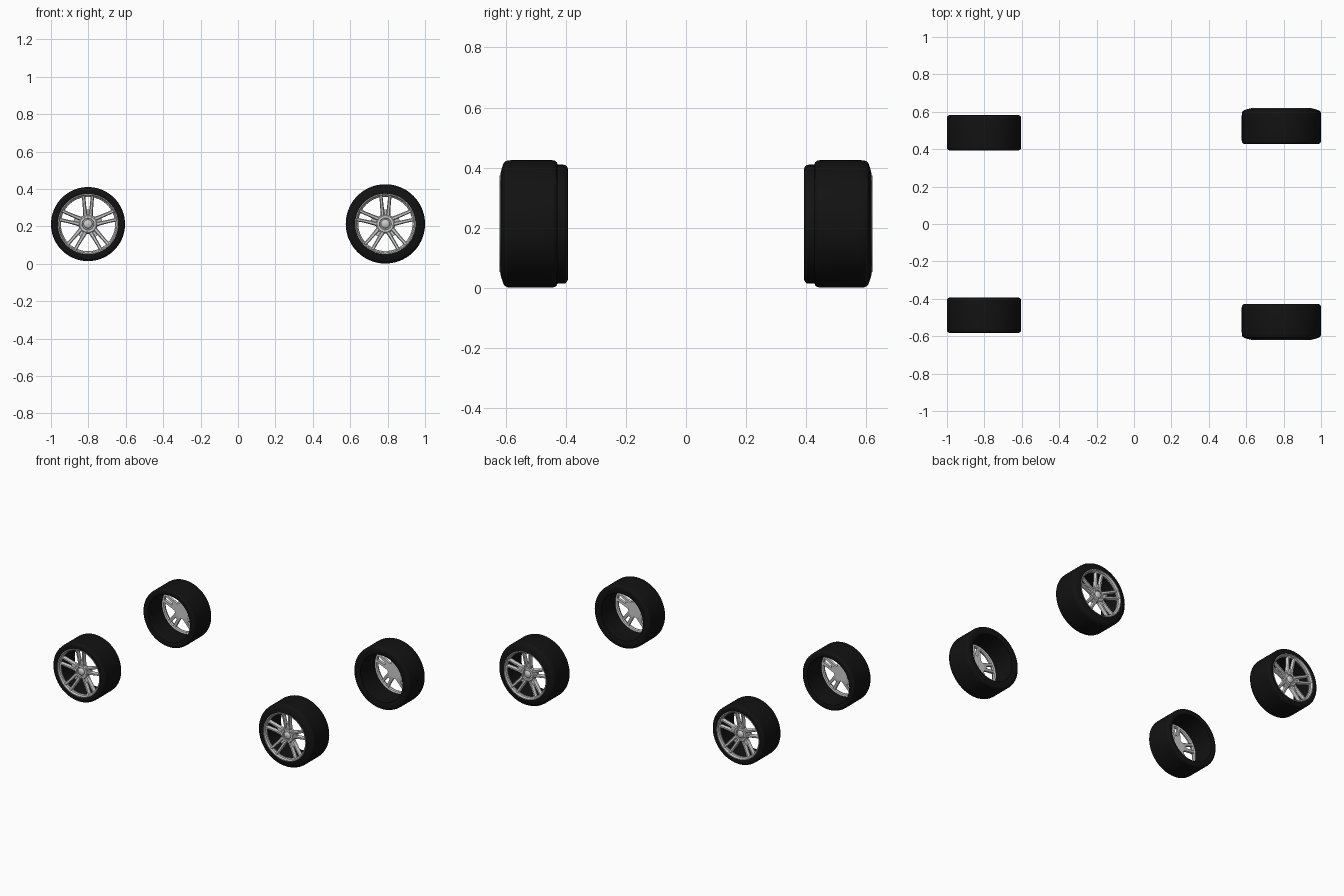
import bpy, bmesh, math
from mathutils import Vector

if "Cube" in bpy.data.objects:
    bpy.data.objects.remove(bpy.data.objects["Cube"])

SEG = 72
ZC = 0.213
black = bpy.data.materials.new("tyre_black")
black.diffuse_color = (0.006, 0.006, 0.006, 1)
black.use_nodes = True
black.node_tree.nodes["Principled BSDF"].inputs["Base Color"].default_value = black.diffuse_color


def finish(bm, name, mat=None, angle=35):
    bmesh.ops.recalc_face_normals(bm, faces=bm.faces)
    me = bpy.data.meshes.new(name)
    bm.to_mesh(me)
    bm.free()
    ob = bpy.data.objects.new(name, me)
    bpy.context.collection.objects.link(ob)
    if mat:
        me.materials.append(mat)
    bpy.ops.object.select_all(action='DESELECT')
    ob.select_set(True)
    bpy.context.view_layer.objects.active = ob
    bpy.ops.object.shade_smooth_by_angle(angle=math.radians(angle))
    return ob


def lathe(bm, profile, place, seg=SEG, centre=(0, 0)):
    # closed (radius, depth) profile turned round the axle
    rings = []
    for i in range(seg):
        a = 2 * math.pi * i / seg
        rings.append([bm.verts.new(place(centre[0] + r * math.cos(a), d, centre[1] + r * math.sin(a)))
                      for r, d in profile])
    n = len(profile)
    for i in range(seg):
        a, b = rings[i], rings[(i + 1) % seg]
        for j in range(n):
            k = (j + 1) % n
            bm.faces.new((a[j], b[j], b[k], a[k]))


def loft(bm, sections, place):
    # skin a bar through equal-sized cross-sections
    rows = [[bm.verts.new(place(*p)) for p in s] for s in sections]
    n = len(rows[0])
    for a, b in zip(rows, rows[1:]):
        for j in range(n):
            k = (j + 1) % n
            bm.faces.new((a[j], a[k], b[k], b[j]))
    bm.faces.new(rows[0])
    bm.faces.new(rows[-1])


def bar(bm, ang, stations, place):
    # stations: (radius, sideways offset, width, face depth, back depth)
    ca, sa = math.cos(ang), math.sin(ang)
    secs = []
    for r, o, w, f, b in stations:
        cs = [(-w / 2, b), (-w / 2, f + 0.007), (-w * 0.27, f), (w * 0.27, f), (w / 2, f + 0.007), (w / 2, b)]
        secs.append([(r * ca - (o + s) * sa, d, r * sa + (o + s) * ca) for s, d in cs])
    loft(bm, secs, place)


# tyre cross-sections: (radius, depth from the outer face)
SMALL = [(0.160, 0.003), (0.166, 0.0), (0.184, 0.0), (0.192, 0.003), (0.197, 0.009), (0.198, 0.018),
         (0.198, 0.172), (0.197, 0.181), (0.192, 0.187), (0.184, 0.19), (0.166, 0.19), (0.160, 0.187)]
LARGE = [(0.160, 0.002), (0.166, 0.002), (0.185, 0.007), (0.200, 0.012), (0.207, 0.017), (0.211, 0.026),
         (0.212, 0.04), (0.212, 0.174), (0.210, 0.184), (0.205, 0.190), (0.196, 0.193), (0.166, 0.193),
         (0.160, 0.190)]
RIM = [(0.163, 0.006), (0.161, 0.0), (0.157, 0.0), (0.154, 0.004), (0.152, 0.012), (0.146, 0.016),
       (0.145, 0.022), (0.150, 0.030), (0.163, 0.034)]
HUB = [(0.0005, 0.030), (0.030, 0.030), (0.032, 0.024), (0.044, 0.024), (0.050, 0.029), (0.052, 0.052),
       (0.0005, 0.052)]
CAP = [(0.0005, 0.017), (0.014, 0.018), (0.020, 0.021), (0.024, 0.027), (0.024, 0.036), (0.0005, 0.036)]


def wheel(label, x, zc, y_out, side, profile):
    def place(u, d, v):
        return Vector((x + u, side * (y_out - d), zc + v))

    # tyre
    bm = bmesh.new()
    lathe(bm, profile, place)
    finish(bm, label + "_tyre", black)

    # rim ring
    bm = bmesh.new()
    lathe(bm, RIM, place)
    finish(bm, label + "_rim")

    # five twin spokes, each pair joined by a web near the hub
    bm = bmesh.new()
    for i in range(5):
        ang = math.pi / 2 + i * 2 * math.pi / 5
        for s in (-1, 1):
            bar(bm, ang, [(0.036, s * 0.014, 0.024, 0.027, 0.050),
                          (0.075, s * 0.017, 0.020, 0.022, 0.044),
                          (0.120, s * 0.021, 0.018, 0.014, 0.036),
                          (0.153, s * 0.025, 0.019, 0.007, 0.030)], place)
        bar(bm, ang, [(0.036, 0, 0.026, 0.031, 0.050),
                      (0.078, 0, 0.022, 0.029, 0.044)], place)
    finish(bm, label + "_spokes", angle=25)

    # hub, centre cap and wheel bolts
    bm = bmesh.new()
    lathe(bm, HUB, place, 40)
    lathe(bm, CAP, place, 32)
    for i in range(5):
        a = math.pi / 2 + (i + 0.5) * 2 * math.pi / 5
        lathe(bm, [(0.0003, 0.021), (0.004, 0.021), (0.0045, 0.032), (0.0003, 0.032)], place, 8,
              (0.038 * math.cos(a), 0.038 * math.sin(a)))
    finish(bm, label + "_hub")


for side, hand in ((-1, "near"), (1, "far")):
    wheel(hand + "_small_wheel", -0.802, 0.212, 0.583, side, SMALL)
    wheel(hand + "_large_wheel", 0.788, ZC, 0.62, side, LARGE)
